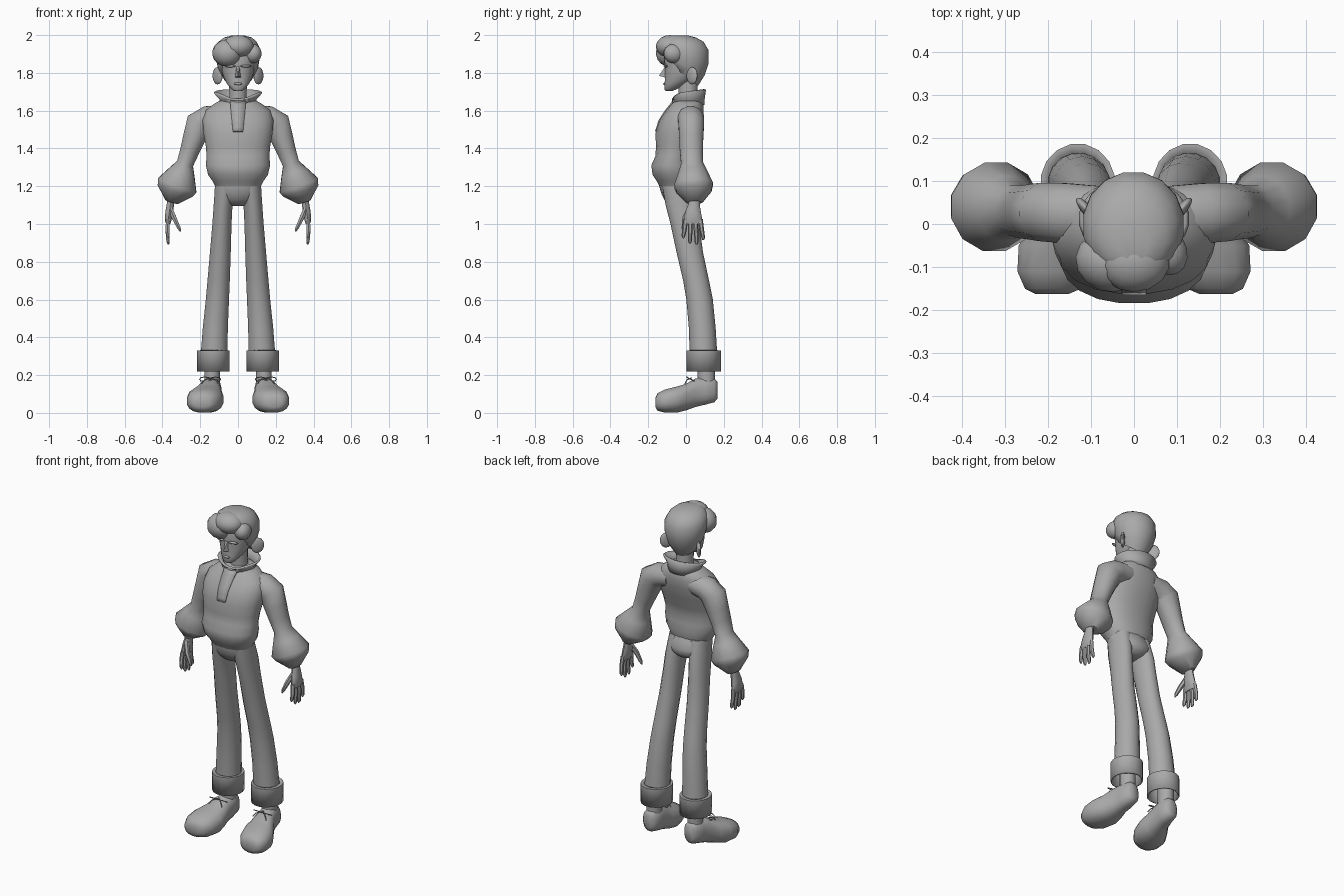
import bpy, bmesh, math
from mathutils import Vector, Matrix

grey = bpy.data.materials.new("plain_grey")
grey.diffuse_color = (0.4, 0.4, 0.4, 1)


def finish(name, bm, mirror=False, angle=50, thick=0):
    bmesh.ops.recalc_face_normals(bm, faces=bm.faces)
    me = bpy.data.meshes.new(name)
    bm.to_mesh(me)
    bm.free()
    ob = bpy.data.objects.new(name, me)
    bpy.context.collection.objects.link(ob)
    me.materials.append(grey)
    bpy.ops.object.select_all(action='DESELECT')
    ob.select_set(True)
    bpy.context.view_layer.objects.active = ob
    bpy.ops.object.shade_smooth_by_angle(angle=math.radians(angle))
    if thick:
        m = ob.modifiers.new("thickness", 'SOLIDIFY')
        m.thickness, m.offset = thick, -1
    if mirror:
        ob.modifiers.new("mirror", 'MIRROR').use_mirror_merge = False
    return ob


def loft(bm, rings, n=16, power=2.0, caps=True, dz=None):
    """Skin superellipse rings given as (centre, u half-axis, v half-axis)."""
    rows = []
    for c, u, v in rings:
        row = []
        for i in range(n):
            a = 2 * math.pi * (i + 0.5) / n
            ca, sa = math.cos(a), math.sin(a)
            p = (Vector(c) + Vector(u) * math.copysign(abs(ca) ** (2 / power), ca)
                 + Vector(v) * math.copysign(abs(sa) ** (2 / power), sa))
            row.append(bm.verts.new(p))
        rows.append(row)
    for r, s in zip(rows, rows[1:]):
        for i in range(n):
            j = (i + 1) % n
            bm.faces.new((r[i], r[j], s[j], s[i]))
    if caps:
        bm.faces.new(rows[0])
        bm.faces.new(rows[-1])
    return rows


def stack(rows):
    """Level rings from (z, x0, x1, y0, y1, tilt)."""
    out = []
    for z, x0, x1, y0, y1, *t in rows:
        tilt = t[0] if t else 0
        out.append((((x0 + x1) / 2, (y0 + y1) / 2, z), ((x1 - x0) / 2, 0, 0),
                    (0, (y1 - y0) / 2, -tilt)))
    return out


def tube(path):
    """Rings across a path of (x, y, z, radius in xz, radius along y)."""
    pts = [Vector(p[:3]) for p in path]
    out = []
    for i, p in enumerate(path):
        t = (pts[min(i + 1, len(pts) - 1)] - pts[max(i - 1, 0)]).normalized()
        u = Vector((0, 1, 0)).cross(t).normalized()
        out.append((pts[i], u * p[3], t.cross(u) * p[4]))
    return out


def part(name, rings, n=16, power=2.0, mirror=False, angle=50):
    bm = bmesh.new()
    loft(bm, rings, n, power)
    return finish(name, bm, mirror, angle)


def blob(name, centre, size, rot=0, mirror=False):
    bm = bmesh.new()
    m = (Matrix.Translation(centre) @ Matrix.Rotation(rot, 4, 'Z')
         @ Matrix.Diagonal((*size, 1)))
    bmesh.ops.create_uvsphere(bm, u_segments=14, v_segments=9, radius=1, matrix=m)
    return finish(name, bm, mirror)


# shirt body: z, half width, front, back
SHIRT = [(1.20, .122, -.142, .03), (1.225, .135, -.155, .035), (1.26, .16, -.178, .04),
         (1.31, .172, -.185, .035), (1.36, .168, -.163, .03), (1.41, .172, -.16, .045),
         (1.48, .185, -.163, .07), (1.55, .19, -.14, .09), (1.60, .175, -.108, .095),
         (1.635, .13, -.08, .092), (1.66, .085, -.06, .08)]
part("shirt_body", stack([(z, -w, w, f, b) for z, w, f, b in SHIRT]), 20, 2.2)

# sleeves with gathered cuffs
part("sleeve", tube([(.08, .02, 1.57, .06, .07), (.16, .025, 1.56, .068, .072),
                     (.205, .028, 1.53, .076, .07), (.23, .028, 1.46, .063, .066),
                     (.255, .028, 1.39, .053, .063), (.28, .032, 1.32, .046, .06),
                     (.296, .036, 1.275, .072, .078), (.322, .04, 1.205, .112, .106),
                     (.333, .043, 1.175, .1, .096), (.352, .045, 1.115, .034, .045)]),
     12, mirror=True)

# collar with a front notch
bm = bmesh.new()
rows = loft(bm, stack([(1.63, -.088, .088, -.07, .088), (1.665, -.088, .088, -.066, .088),
                       (1.702, -.12, .12, -.075, .095, -.012)]), 24, caps=False)
for v in rows[2]:
    v.co.z -= .03 * max(0, -v.co.y / .075) ** 4
finish("collar", bm, thick=.012)

# neckline placket follows the chest


def chest(z):
    for a, b in zip(SHIRT, SHIRT[1:]):
        if a[0] <= z <= b[0]:
            return a[2] + (b[2] - a[2]) * (z - a[0]) / (b[0] - a[0])


bm = bmesh.new()
rows = []
for i in range(9):
    z = 1.49 + i * .02
    w = .027 + .015 * i / 8
    rows.append([bm.verts.new((x, chest(z) - .005, z)) for x in (-w, w)])
for r, s in zip(rows, rows[1:]):
    bm.faces.new((r[0], r[1], s[1], s[0]))
finish("placket", bm, thick=.008)

# trousers
part("trouser_hips", stack([(1.25, -.12, .12, -.14, .02), (1.20, -.124, .124, -.142, .045),
                            (1.16, -.127, .127, -.13, .062), (1.13, -.115, .115, -.115, .06),
                            (1.105, -.07, .07, -.09, .04), (1.095, -.03, .03, -.06, .01)]), 18)
part("trouser_leg", stack([(1.22, .008, .122, -.13, .03), (1.10, .028, .13, -.108, .06),
                           (1.0, .033, .137, -.082, .07), (.85, .037, .15, -.05, .09),
                           (.7, .042, .163, -.015, .122), (.6, .046, .172, .002, .142),
                           (.45, .052, .188, .015, .157), (.3, .055, .2, .02, .166)]),
     14, mirror=True)
bm = bmesh.new()
loft(bm, stack([(.22, .043, .218, 0, .187), (.33, .043, .218, 0, .187),
                (.332, .058, .2, .022, .165)]), 16, caps=False)
finish("trouser_cuff", bm, True, 40, .008)

# ankles and shoes
part("ankle", stack([(.15, .095, .18, .06, .155), (.26, .095, .18, .06, .155)]), 12, mirror=True)
SHOE = [(-.162, .19, .04, .03, .08), (-.15, .188, .066, .01, .105), (-.11, .182, .09, 0, .125),
        (-.05, .172, .097, 0, .14), (0, .16, .08, .012, .155), (.05, .148, .06, .03, .183),
        (.1, .14, .053, .042, .19), (.15, .138, .045, .055, .182), (.167, .138, .025, .075, .165)]
part("shoe", [((x, y, (a + b) / 2), (w, 0, 0), (0, 0, (b - a) / 2))
              for y, x, w, a, b in SHOE], 16, 2.4, True)

# shoe laces: two bow loops and two hanging ends
bm = bmesh.new()
for s in (-1, 1):
    ring = []
    for i in range(9):
        a = 2 * math.pi * i / 8
        ring.append((.148 + s * (.028 - .028 * math.cos(a)), .03 - .022 * math.sin(a) - .005,
                     .178 + .012 * math.sin(a), .003, .003))
    loft(bm, tube(ring), 5)
    loft(bm, tube([(.148, .03, .185, .003, .003), (.148 + s * .03, .005, .175, .003, .003),
                   (.148 + s * .045, -.005, .155, .003, .003)]), 5)
finish("shoe_laces", bm, True)

# hands: palm, four spread fingers, thumb
bm = bmesh.new()
loft(bm, tube([(.356, .045, 1.14, .02, .03), (.358, .043, 1.105, .02, .03),
               (.364, .038, 1.06, .022, .042), (.37, .037, 1.02, .018, .05),
               (.37, .037, 1.0, .012, .048)]), 10)
for k, tip in enumerate((.925, .897, .892, .915)):
    y0, y1 = -.002 + k * .026, -.014 + k * .035
    loft(bm, tube([(.37, y0, 1.025, .012, .013), (.374, (y0 + y1) / 2, .97, .012, .012),
                   (.37, y1, tip + .012, .01, .01), (.368, y1, tip, .004, .005)]), 6)
loft(bm, tube([(.358, .02, 1.08, .014, .016), (.337, -.005, 1.03, .014, .015),
               (.312, -.012, .978, .01, .011), (.304, -.012, .96, .004, .005)]), 6)
finish("hand", bm, True)

# neck, head and ears
part("neck", stack([(1.61, -.055, .055, -.04, .07), (1.68, -.047, .047, -.04, .06),
                    (1.79, -.05, .05, -.045, .065)]), 12)
part("head", stack([(1.703, -.02, .02, -.108, -.075), (1.713, -.036, .036, -.115, -.05),
                    (1.74, -.058, .058, -.115, .0), (1.77, -.074, .074, -.112, .05),
                    (1.80, -.084, .084, -.114, .075), (1.84, -.09, .09, -.112, .09),
                    (1.88, -.095, .095, -.118, .1), (1.95, -.08, .08, -.09, .08)]), 16, 2.2)
blob("ear", (.108, .032, 1.785), (.038, .013, .046), math.radians(48), True)

# nose wedge, brows and lips
bm = bmesh.new()
v = [bm.verts.new(p) for p in ((-.008, -.11, 1.835), (.008, -.11, 1.835), (.017, -.108, 1.775),
                               (-.017, -.108, 1.775), (0, -.143, 1.784))]
for f in ((0, 1, 4), (1, 2, 4), (2, 3, 4), (3, 0, 4), (0, 1, 2, 3)):
    bm.faces.new([v[i] for i in f])
finish("nose", bm)
blob("brow", (.042, -.108, 1.836), (.03, .009, .007), math.radians(12), True)
blob("lips", (0, -.112, 1.742), (.024, .009, .007))

# hair: swept cap, front quiff and side lock
part("hair_cap", stack([(1.795, -.085, .085, -.1, .065, .065), (1.835, -.108, .108, -.11, .1, .05),
                        (1.88, -.12, .117, -.12, .122, .03), (1.93, -.12, .117, -.13, .122, .01),
                        (1.965, -.105, .1, -.125, .095), (1.987, -.075, .075, -.11, .055),
                        (1.998, -.035, .035, -.085, .01)]), 16)
blob("hair_quiff", (-.058, -.088, 1.905), (.08, .07, .072), math.radians(-20))
blob("hair_top_wave", (0, -.085, 1.94), (.085, .074, .06))
blob("hair_side_lock", (.075, -.062, 1.902), (.048, .06, .052), math.radians(25))
